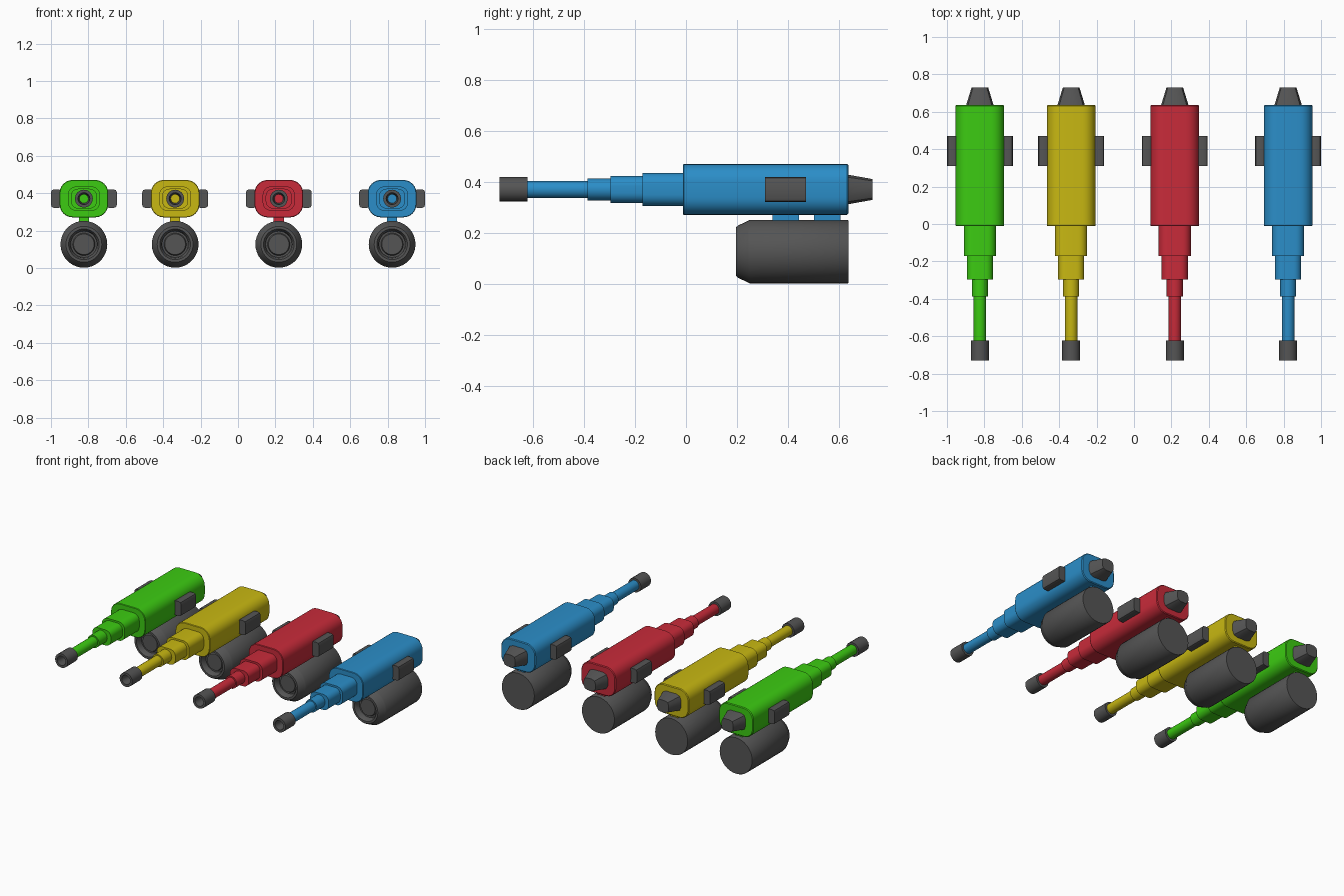
import bpy, bmesh, math

cube = bpy.data.objects.get("Cube")
if cube:
    bpy.data.objects.remove(cube, do_unlink=True)


def material(name, rgb):
    m = bpy.data.materials.new(name)
    m.use_nodes = True
    m.diffuse_color = (*rgb, 1)
    bsdf = next(n for n in m.node_tree.nodes if n.type == 'BSDF_PRINCIPLED')
    bsdf.inputs["Base Color"].default_value = (*rgb, 1)
    bsdf.inputs["Roughness"].default_value = 0.6
    return m


GREY = material("dark_grey", (0.09, 0.09, 0.09))
PAINTS = {
    "green": (material("green", (0.045, 0.6, 0.006)), -0.824),
    "yellow": (material("yellow", (0.58, 0.48, 0.006)), -0.336),
    "red": (material("red", (0.58, 0.024, 0.042)), 0.218),
    "blue": (material("blue", (0.024, 0.27, 0.58)), 0.824),
}
AXIS_Z = 0.371


def section(hx, hz, r, seg):
    """Rounded rectangle outline in x and z."""
    pts = []
    for k, (sx, sz) in enumerate([(1, 1), (-1, 1), (-1, -1), (1, -1)]):
        for i in range(seg + 1):
            a = math.pi / 2 * (k + i / seg)
            pts.append((sx * (hx - r) + r * math.cos(a), sz * (hz - r) + r * math.sin(a)))
    return pts


def loft(name, mat, x, z, rings, seg=6):
    """Skin rounded sections (y, half width, half height, corner radius) along y."""
    bm = bmesh.new()
    loops = [[bm.verts.new((x + px, y, z + pz)) for px, pz in section(hx, hz, r, seg)]
             for y, hx, hz, r in rings]
    for a, b in zip(loops, loops[1:]):
        for i in range(len(a)):
            j = (i + 1) % len(a)
            bm.faces.new((a[i], a[j], b[j], b[i]))
    bm.faces.new(loops[0])
    bm.faces.new(loops[-1])
    bmesh.ops.remove_doubles(bm, verts=bm.verts, dist=1e-5)
    bmesh.ops.recalc_face_normals(bm, faces=bm.faces)
    me = bpy.data.meshes.new(name)
    bm.to_mesh(me)
    bm.free()
    me.materials.append(mat)
    ob = bpy.data.objects.new(name, me)
    bpy.context.collection.objects.link(ob)
    bpy.ops.object.select_all(action='DESELECT')
    ob.select_set(True)
    bpy.context.view_layer.objects.active = ob
    bpy.ops.object.shade_smooth_by_angle(angle=math.radians(32))
    return ob


def turned(name, mat, x, z, profile, seg=6):
    """Round part from (y, radius) pairs."""
    return loft(name, mat, x, z, [(y, r, r, r) for y, r in profile], seg)


for colour, (paint, x) in PAINTS.items():
    # Main housing and the stepped barrel in front of it
    loft(colour + "_housing", paint, x, AXIS_Z,
         [(-0.012, 0.127, 0.097, 0.067), (-0.008, 0.13, 0.1, 0.07),
          (0.632, 0.13, 0.1, 0.07), (0.637, 0.125, 0.095, 0.065)])
    loft(colour + "_barrel_base", paint, x, AXIS_Z,
         [(-0.171, 0.086, 0.065, 0.045), (0.0, 0.086, 0.065, 0.045)])
    loft(colour + "_barrel_sleeve", paint, x, AXIS_Z,
         [(-0.297, 0.07, 0.053, 0.04), (-0.16, 0.07, 0.053, 0.04)])
    turned(colour + "_barrel_collar", paint, x, AXIS_Z, [(-0.387, 0.043), (-0.28, 0.043)])
    turned(colour + "_barrel_tube", paint, x, AXIS_Z, [(-0.665, 0.03), (-0.63, 0.034), (-0.37, 0.034)])

    # Hollow muzzle
    turned(colour + "_muzzle", GREY, x, AXIS_Z,
           [(-0.622, 0.03), (-0.622, 0.048), (-0.731, 0.048), (-0.731, 0.032),
            (-0.67, 0.024), (-0.66, 0.024)], 4)

    # Tapered rear cap
    loft(colour + "_rear_cap", GREY, x, AXIS_Z,
         [(0.63, 0.075, 0.059, 0.035), (0.731, 0.044, 0.041, 0.025)], 2)

    # Side plates
    for side, s in (("left", 1), ("right", -1)):
        loft(f"{colour}_{side}_side_plate", GREY, x + s * 0.147, AXIS_Z,
             [(0.31, 0.029, 0.049, 0.015), (0.471, 0.029, 0.049, 0.015)], 2)

    # Pod under the housing with a recessed front
    turned(colour + "_pod", GREY, x, 0.127,
           [(0.637, 0.123), (0.633, 0.125), (0.25, 0.125), (0.241, 0.12),
            (0.235, 0.117), (0.205, 0.103), (0.197, 0.096), (0.197, 0.082),
            (0.21, 0.074), (0.235, 0.07), (0.235, 0.06), (0.225, 0.055)], 9)

    # Two hangers joining pod and housing
    for place, y0, y1 in (("front", 0.34, 0.443), ("rear", 0.502, 0.607)):
        loft(f"{colour}_{place}_hanger", paint, x, 0.26,
             [(y0, 0.027, 0.03, 0.003), (y1, 0.027, 0.03, 0.003)], 1)
